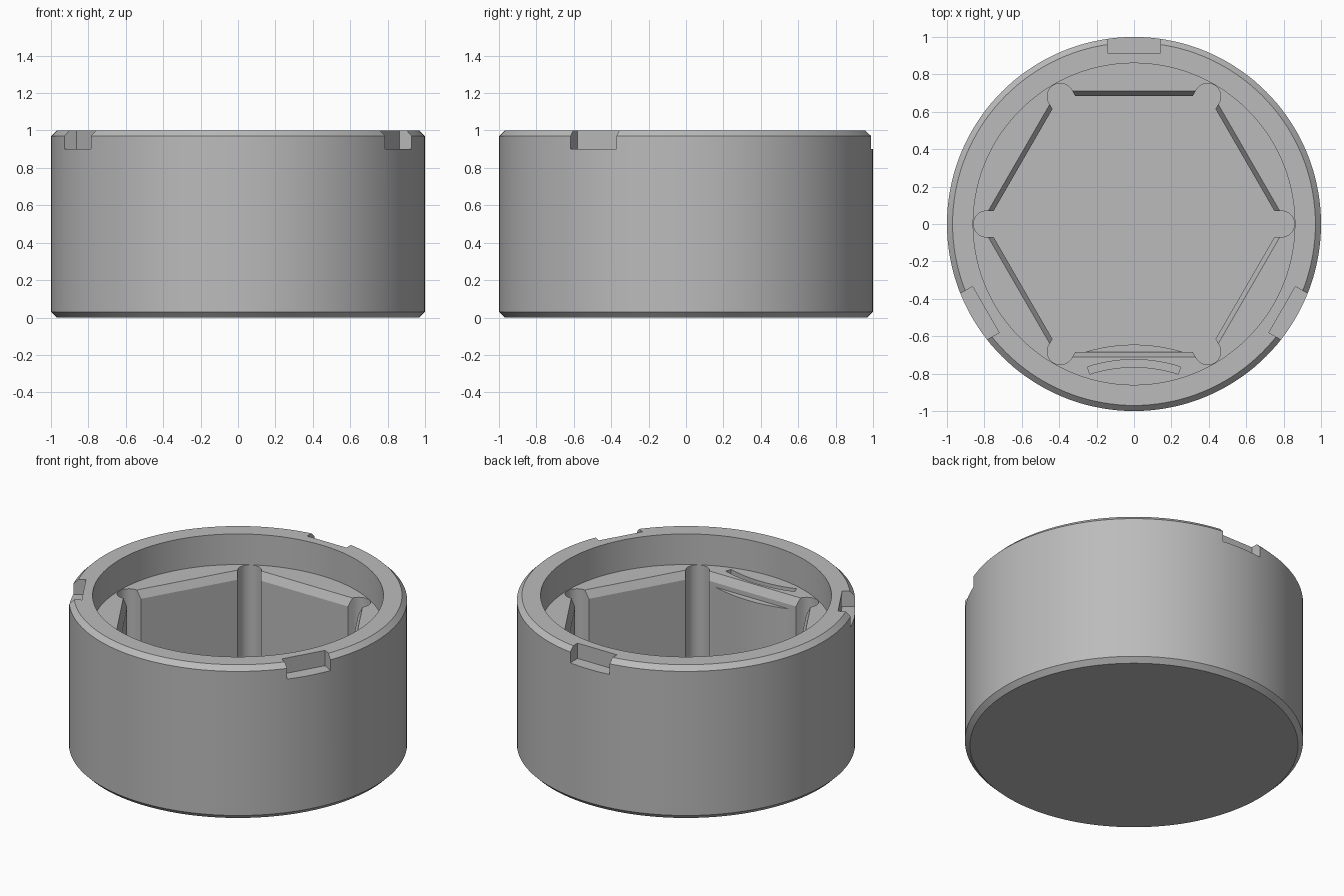
import bpy, bmesh
from math import sin, cos, pi, radians, sqrt
from mathutils import Matrix

if "Cube" in bpy.data.objects:
    bpy.data.objects.remove(bpy.data.objects["Cube"], do_unlink=True)

grey = bpy.data.materials.new("matte grey")
grey.use_nodes = True
COLOUR = (0.5, 0.5, 0.5, 1)
grey.diffuse_color = COLOUR
grey.node_tree.nodes["Principled BSDF"].inputs["Base Color"].default_value = COLOUR

FLOOR, LEDGE = 0.1, 0.8
APOTHEM, RELIEF = 0.685, 0.07
CORNER = APOTHEM / cos(pi / 6)


def arc(r, start, end, n, cx=0, cy=0):
    """Points along an arc, angles in degrees, both ends included."""
    return [(cx + r * cos(radians(start + (end - start) * i / n)),
             cy + r * sin(radians(start + (end - start) * i / n))) for i in range(n + 1)]


def circle(r, n=144):
    return arc(r, 0, 360, n)[:-1]


def hexagon(apothem):
    return circle(apothem / cos(pi / 6), 6)


def loft(name, sections):
    """Closed solid through (z, outline) sections."""
    bm = bmesh.new()
    rings = [[bm.verts.new((x, y, z)) for x, y in pts] for z, pts in sections]
    n = len(rings[0])
    for a, b in zip(rings, rings[1:]):
        for i in range(n):
            j = (i + 1) % n
            bm.faces.new((a[i], a[j], b[j], b[i]))
    bm.faces.new(rings[0][::-1])
    bm.faces.new(rings[-1])
    bmesh.ops.recalc_face_normals(bm, faces=bm.faces)
    mesh = bpy.data.meshes.new(name)
    bm.to_mesh(mesh)
    bm.free()
    mesh.materials.append(grey)
    obj = bpy.data.objects.new(name, mesh)
    bpy.context.collection.objects.link(obj)
    return obj


def combine(target, tool, operation="DIFFERENCE"):
    """Apply a boolean and discard the tool object."""
    mod = target.modifiers.new("boolean", "BOOLEAN")
    mod.operation, mod.object, mod.solver = operation, tool, "EXACT"
    bpy.context.view_layer.objects.active = target
    bpy.ops.object.modifier_apply(modifier=mod.name)
    bpy.data.objects.remove(tool, do_unlink=True)


# Chamfered round body
body = loft("round_holder_body", [(0, circle(0.97)), (0.03, circle(1)),
                                  (0.97, circle(1)), (1, circle(0.97))])

# Round recess, then hexagonal pocket with a bevelled lip
combine(body, loft("recess_cutter", [(LEDGE, circle(0.86)), (1.1, circle(0.86))]))
combine(body, loft("pocket_cutter", [(FLOOR, hexagon(APOTHEM)), (0.75, hexagon(APOTHEM)),
                                     (LEDGE, hexagon(0.71)), (0.85, hexagon(0.735))]))

# Rounded relief slot at each pocket corner
for k in range(6):
    outline = arc(RELIEF, -90, 90, 16, cx=CORNER - 0.003) + [(0.6, RELIEF), (0.6, -RELIEF)]
    slot = loft("relief_cutter", [(FLOOR, outline), (0.9, outline)])
    slot.data.transform(Matrix.Rotation(k * pi / 3, 4, "Z"))
    combine(body, slot)

# Curved retaining bump on the front pocket wall
BUMP_Y, BUMP_R = -1.53, 0.885
half = 18.5
bump = arc(BUMP_R, 90 - half, 90 + half, 24, cy=BUMP_Y)
combine(body, loft("bump", [(FLOOR - 0.02, bump), (0.72, bump)]), "UNION")

# Curved flex slot behind the bump
flex = arc(0.805, 72, 108, 24, cy=BUMP_Y) + arc(0.765, 108, 72, 24, cy=BUMP_Y)
combine(body, loft("flex_cutter", [(FLOOR, flex), (0.9, flex)]))

# Three rim notches
for k in range(3):
    outline = [(0.915, -0.142), (1.1, -0.142), (1.1, 0.142), (0.915, 0.142)]
    notch = loft("notch_cutter", [(0.9, outline), (1.1, outline)])
    notch.data.transform(Matrix.Rotation(pi / 2 + k * 2 * pi / 3, 4, "Z"))
    combine(body, notch)

# Smooth round walls, crisp edges
bpy.ops.object.select_all(action="DESELECT")
body.select_set(True)
bpy.context.view_layer.objects.active = body
bpy.ops.object.shade_smooth_by_angle(angle=radians(25))
